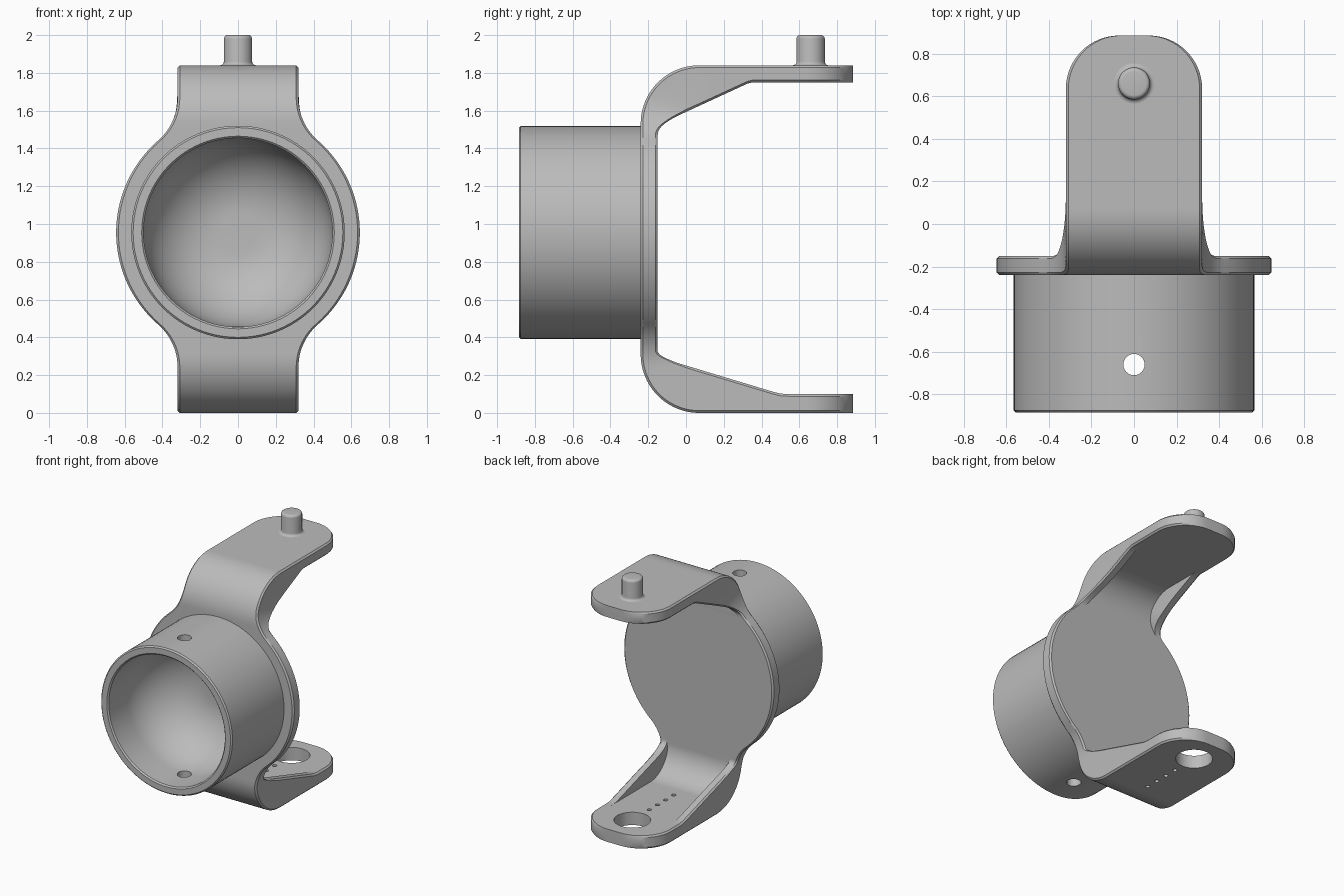
import bpy, bmesh, math
from mathutils import Vector, Matrix

if "Cube" in bpy.data.objects:
    bpy.data.objects.remove(bpy.data.objects["Cube"])

GREY = (0.5, 0.5, 0.5, 1)
mat = bpy.data.materials.new("plain grey")
mat.use_nodes = True
mat.diffuse_color = GREY
mat.node_tree.nodes["Principled BSDF"].inputs["Base Color"].default_value = GREY

MID = 0.955          # height of the cup axis
NECK = 0.32          # half width of the arms
DISC = 0.645         # radius of the round back plate
FILLET = 0.30        # blend between arm and back plate
END = 0.885          # free end of the arms
CORNER = 0.25        # rounded corners of the arms
TOP = 1.84
BEND = 0.31          # outer bend radius
WALL = -0.24         # front face of the back plate
RIB = 0.06
EDGE = 0.012


def add_object(name, bm):
    bmesh.ops.recalc_face_normals(bm, faces=bm.faces)
    mesh = bpy.data.meshes.new(name)
    bm.to_mesh(mesh)
    bm.free()
    mesh.materials.append(mat)
    obj = bpy.data.objects.new(name, mesh)
    bpy.context.scene.collection.objects.link(obj)
    return obj


def smooth(obj):
    bpy.ops.object.select_all(action='DESELECT')
    obj.select_set(True)
    bpy.context.view_layer.objects.active = obj
    bpy.ops.object.shade_smooth_by_angle(angle=math.radians(30))


def skin(bm, rings, closed=False):
    """Join equal rings of points with quads; cap the ends when open."""
    rows = [[bm.verts.new(p) for p in ring] for ring in rings]
    pairs = list(zip(rows, rows[1:])) + ([(rows[-1], rows[0])] if closed else [])
    n = len(rows[0])
    for a, b in pairs:
        for i in range(n):
            j = (i + 1) % n
            bm.faces.new((a[i], a[j], b[j], b[i]))
    if not closed:
        bm.faces.new(rows[0])
        bm.faces.new(rows[-1])


def lathe(name, profile, matrix, steps=96):
    """Turn (radius, height) points about the local z axis."""
    bm = bmesh.new()
    rings = [[(r * math.cos(a), r * math.sin(a), h) for r, h in profile]
             for a in (2 * math.pi * i / steps for i in range(steps))]
    rows = [[bm.verts.new(p) for p in ring] for ring in rings]
    for a, b in zip(rows, rows[1:] + rows[:1]):
        for i in range(len(profile) - 1):
            bm.faces.new((a[i], a[i + 1], b[i + 1], b[i]))
    bmesh.ops.remove_doubles(bm, verts=bm.verts, dist=1e-5)
    bmesh.ops.transform(bm, matrix=matrix, verts=bm.verts)
    return add_object(name, bm)


def drill(target, holes):
    """Cut upright round holes given as (y, z, radius, length)."""
    bm = bmesh.new()
    for y, z, r, length in holes:
        bmesh.ops.create_cone(bm, cap_ends=True, segments=40, radius1=r, radius2=r,
                              depth=length, matrix=Matrix.Translation((0, y, z)))
    cutter = add_object(target.name + "_hole_cutter", bm)
    mod = target.modifiers.new("holes", 'BOOLEAN')
    mod.operation, mod.solver, mod.object = 'DIFFERENCE', 'EXACT', cutter
    bpy.context.view_layer.update()
    graph = bpy.context.evaluated_depsgraph_get()
    cut = bpy.data.meshes.new_from_object(target.evaluated_get(graph))
    target.modifiers.clear()
    target.data = cut
    bpy.data.objects.remove(cutter)


def half_width(y, z):
    """Half width of the bracket: arm, blend, round plate, rounded arm end."""
    h = abs(z - MID)
    cx = NECK + FILLET
    ch = math.sqrt((DISC + FILLET) ** 2 - cx ** 2)
    if h >= ch:
        w = NECK
    elif h > ch * DISC / (DISC + FILLET):
        w = cx - math.sqrt(FILLET ** 2 - (ch - h) ** 2)
    else:
        w = math.sqrt(DISC ** 2 - h ** 2)
    over = y - (END - CORNER)
    if over > 0:
        w = NECK - CORNER + math.sqrt(max(CORNER ** 2 - over ** 2, 0))
    return w


def depths(p, n):
    """Sheet thickness and rib depth along the inward normal."""
    upper = p.z > MID
    a, b = (((0.34, 1.75), (-0.05, 1.57)) if upper else ((0.5, 0.10), (-0.03, 0.26)))
    slope = (a[1] - b[1]) / (a[0] - b[0])
    m = Vector((0, slope, -1)) if upper else Vector((0, -slope, 1))
    t = 0.09 + (0 if upper else 0.01 * abs(n.z))
    d = (Vector((0, *a)) - p).dot(m) / n.dot(m)
    k = 0.01 + 0.1 * n.y
    return t, max(t, d) + max(k - abs(t - d), 0) ** 2 / (4 * k)


# Outer path of the bracket: lower arm, bend, back plate, bend, upper arm
bend_y = WALL + BEND
arm = [END - CORNER + CORNER * math.cos(math.pi / 2 * i / 16) for i in range(17)]
arm += [arm[-1] + (bend_y - arm[-1]) * i / 20 for i in range(1, 20)]
path = [(Vector((0, y, 0)), Vector((0, 0, 1))) for y in arm]
for i in range(25):
    a = math.pi / 2 * i / 24
    n = Vector((0, math.sin(a), math.cos(a)))
    path.append((Vector((0, bend_y, BEND)) - n * BEND, n))
low = path[:]
for i in range(1, 80):
    path.append((Vector((0, WALL, BEND + (TOP - 2 * BEND) * i / 80)), Vector((0, 1, 0))))
path += [(Vector((0, p.y, TOP - p.z)), Vector((0, n.y, -n.z))) for p, n in reversed(low)]

# Bracket with side ribs, swept as one ring per path point
sections = []
for p, n in path:
    t, d = depths(p, n)
    half = []
    for depth, inset in ((0, EDGE), (EDGE, 0), (d / 2, 0), (d - EDGE, 0),
                         (d, EDGE), (d, RIB), (t, RIB)):
        q = p + n * depth
        half.append(Vector((half_width(q.y, q.z) - inset, q.y, q.z)))
    sections.append(half + [Vector((-q.x, q.y, q.z)) for q in reversed(half)])
bm = bmesh.new()
skin(bm, sections)
bmesh.ops.remove_doubles(bm, verts=bm.verts, dist=1e-5)
bracket = add_object("bracket", bm)
drill(bracket, [(0.66, 0.05, 0.13, 0.3)] +
      [(0.15 + 0.1 * i, 0.05, 0.016, 0.3) for i in range(4)])
smooth(bracket)

# Round cup with a bowl-shaped floor
R, INNER, BOWL, FLOOR, RIM = 0.565, 0.50, 0.40, -0.26, -0.885
bowl = [(INNER - BOWL + BOWL * math.sin(a), FLOOR - BOWL + BOWL * math.cos(a))
        for a in (math.pi / 2 * i / 20 for i in range(21))]
profile = [(0, FLOOR)] + bowl + [(INNER, RIM + 0.01), (INNER + 0.01, RIM), (R - 0.01, RIM),
                                 (R, RIM + 0.01), (R, -0.2), (0, -0.2)]
to_y = Matrix.Translation((0, 0, MID)) @ Matrix.Rotation(-math.pi / 2, 4, 'X')
cup = lathe("cup", profile, to_y)
drill(cup, [(-0.66, MID, 0.05, 1.4)])
smooth(cup)

# Pivot pin with a flared foot and rounded tip
foot = [(0.095 - 0.02 * math.sin(a), 0.02 - 0.02 * math.cos(a))
        for a in (math.pi / 2 * i / 5 for i in range(6))]
tip = [(0.055 + 0.02 * math.cos(a), 0.14 + 0.02 * math.sin(a))
       for a in (math.pi / 2 * i / 5 for i in range(6))]
pin = lathe("pivot_pin", [(0, -0.02), (0.095, -0.02)] + foot + tip + [(0, 0.16)],
            Matrix.Translation((0, 0.66, TOP)), 48)
smooth(pin)
